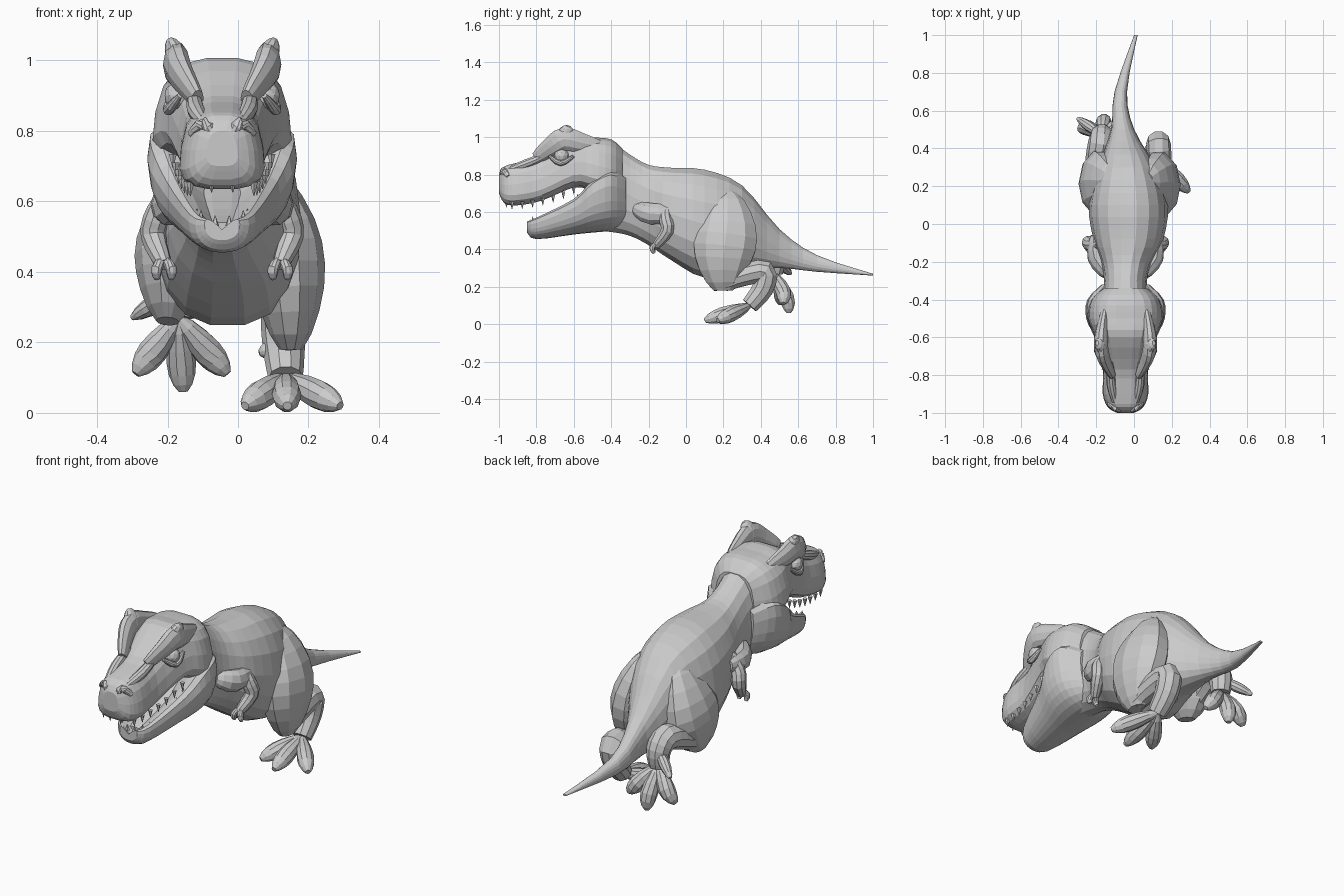
import bpy, bmesh
from math import sin, cos, pi, copysign
from mathutils import Vector, Matrix

default_cube = bpy.data.objects.get("Cube")
if default_cube:
    bpy.data.objects.remove(default_cube)

skin = bpy.data.materials.new("stone_grey")
skin.use_nodes = True
grey = (.6, .6, .6, 1)
skin.diffuse_color = grey
skin.node_tree.nodes["Principled BSDF"].inputs["Base Color"].default_value = grey

MID = -.045  # centre line of the head


def finish(name, bm):
    bmesh.ops.recalc_face_normals(bm, faces=bm.faces)
    mesh = bpy.data.meshes.new(name)
    bm.to_mesh(mesh)
    bm.free()
    mesh.materials.append(skin)
    bpy.context.collection.objects.link(bpy.data.objects.new(name, mesh))


def spline(rows, steps=3):
    """Smooth curve through rows of numbers of any length."""
    keys = [Vector(row) for row in rows]
    padded = [keys[0], *keys, keys[-1]]
    curve = []
    for before, start, end, after in zip(padded, padded[1:], padded[2:], padded[3:]):
        for step in range(steps):
            t = step / steps
            leave, arrive = (end - before) / 2, (after - start) / 2
            gap = end - start
            curve.append(start + t * leave + t * t * (3 * gap - 2 * leave - arrive)
                         + t ** 3 * (leave + arrive - 2 * gap))
    return curve + [keys[-1]]


def skin_rings(name, rings):
    bm = bmesh.new()
    loops = [[bm.verts.new(point) for point in ring] for ring in rings]
    for near, far in zip(loops, loops[1:]):
        for i in range(len(near)):
            bm.faces.new((near[i - 1], near[i], far[i], far[i - 1]))
    bm.faces.new(loops[0])
    bm.faces.new(loops[-1])
    finish(name, bm)


def section(sides, pinch=0, box=1, trough=False):
    """Closed outline: narrowed towards the top, squared off, or hollowed on top."""
    def square(value):
        return copysign(abs(value) ** box, value)

    outline = []
    for i in range(sides):
        angle = 2 * pi * i / sides
        across, up = square(cos(angle)), square(sin(angle))
        if trough and up > 0:
            up = abs(sin(2 * angle))
        outline.append((across * (1 - pinch * (1 + up) / 2), up))
    return outline


def hull(name, outline, rows):
    """Upright sections, each given as y, x, bottom, top, half width."""
    skin_rings(name, [[(x + across * width, y, (low + high + up * (high - low)) / 2)
                       for across, up in outline]
                      for y, x, low, high, width in spline(rows)])


def limb(name, points, girth, ends=.5, deep=1):
    """Swelling tube along a path, thinner at both ends."""
    path = spline(points)
    last = len(path) - 1
    rings = []
    for i, centre in enumerate(path):
        along = (path[min(i + 1, last)] - path[max(i - 1, 0)]).normalized()
        side = Vector((1, 0, 0))
        side = (side - along * side.dot(along)).normalized()
        over = along.cross(side) * deep
        radius = girth * (ends + (1 - ends) * sin(pi * i / last))
        rings.append([centre + (side * across + over * up) * radius for across, up in section(10)])
    skin_rings(name, rings)


# Trunk from tail tip to the back of the mouth
hull("body", section(18, pinch=.1, box=.87), [
    (1, .01, .26, .27, .01),
    (.7, -.07, .28, .37, .035),
    (.5, -.06, .3, .51, .065),
    (.3, -.035, .29, .745, .16),
    (.1, -.03, .245, .83, .22),
    (-.08, -.03, .34, .84, .195),
    (-.2, -.04, .42, .855, .14),
    (-.3, MID, .47, .91, .12),
    (-.4, MID, .49, .98, .13),
    (-.5, MID, .5, 1, .13)])

# Skull with flared cheeks and a blunt round muzzle
hull("skull", section(18, pinch=.28, box=.65), [
    (-1, MID, .7, .8, .05),
    (-.97, MID, .645, .845, .105),
    (-.9, MID, .635, .865, .135),
    (-.77, MID, .66, .9, .135),
    (-.6, MID, .73, 1, .18),
    (-.5, MID, .71, 1, .22),
    (-.4, MID, .67, .99, .205),
    (-.34, MID, .7, .94, .13)])

# Lower jaw, hollow and narrower below
hull("lower_jaw", section(24, pinch=-.4, box=.85, trough=True), [
    (-.85, MID, .49, .55, .04),
    (-.8, MID, .455, .57, .075),
    (-.6, MID, .48, .67, .13),
    (-.5, MID, .49, .77, .165),
    (-.4, MID, .5, .82, .16),
    (-.32, MID, .52, .78, .1)])
hull("tongue", section(10, box=.7), [
    (-.8, MID, .52, .54, .03),
    (-.7, MID, .53, .58, .06),
    (-.5, MID, .6, .68, .07)])

# Teeth along the rims of both jaws
teeth = bmesh.new()


def tooth(x, y, z, length):
    turn = Matrix.Rotation(pi if length < 0 else 0, 4, 'X')
    bmesh.ops.create_cone(teeth, cap_ends=True, segments=5, radius1=.012, radius2=.001,
                          depth=abs(length),
                          matrix=Matrix.Translation((x, y, z + length / 2)) @ turn)


for mirror in (-1, 1):
    for i in range(7):
        back = i / 6
        tooth(MID + mirror * (.09 + .05 * back), .33 * back - .93, .655 + .08 * back ** 2, -.04)
        tooth(MID + mirror * (.06 + .07 * back), .24 * back - .82, .54 + .12 * back ** 2, .035)
    tooth(MID + mirror * .03, -.96, .66, -.035)
    tooth(MID + mirror * .02, -.83, .53, .03)
finish("teeth", teeth)

# Paired face details
for side, mirror in (("left", 1), ("right", -1)):
    def face(*points):
        return [(MID + mirror * x, y, z) for x, y, z in points]

    limb(side + "_brow_crest",
         face((.07, -.8, .89), (.11, -.72, .95), (.13, -.65, .99), (.125, -.56, .97), (.11, -.46, .95)),
         girth=.038, deep=1.7)
    limb(side + "_crest_horn",
         face((.1, -.64, .97), (.13, -.64, 1.02), (.15, -.63, 1.06)), girth=.03, ends=.3, deep=1.5)
    limb(side + "_lower_eyelid",
         face((.12, -.73, .9), (.152, -.67, .86), (.145, -.6, .9)), girth=.016)
    limb(side + "_snout_ridge",
         face((.05, -.96, .82), (.075, -.85, .86), (.08, -.73, .91)), girth=.025)
    limb(side + "_nostril_rim",
         face((.02, -.98, .78), (.05, -.975, .82), (.09, -.95, .79)), girth=.02)

    eye = bmesh.new()
    bmesh.ops.create_icosphere(eye, subdivisions=2, radius=.04,
                               matrix=Matrix.Translation(face((.125, -.665, .9))[0]))
    finish(side + "_eye", eye)

    # Small arm with two fingers
    limb(side + "_shoulder",
         face((.1, -.27, .62), (.15, -.18, .59), (.16, -.06, .6)), girth=.05, deep=1.2)
    shoulder = Vector((MID + mirror * .16, -.1, .6))

    def reach(*offsets):
        return [shoulder + Vector((mirror * x, y, z)) for x, y, z in offsets]

    limb(side + "_arm",
         reach((-.02, -.01, .04), (.02, -.01, -.03), (.035, 0, -.1), (.005, -.06, -.18)),
         girth=.038, ends=.6)
    for spread in (-.015, .025):
        limb(side + "_finger",
             reach((.005, -.05, -.16), (spread, -.08, -.19), (spread, -.07, -.22)), girth=.016)


# Hind legs: the left is planted, the right is lifted behind
def hind_leg(side, thigh, shin, tips, arch, spur):
    limb(side + "_thigh", thigh, girth=.11, ends=.3, deep=1.6)
    limb(side + "_shin", shin, girth=.065, ends=.75)
    foot, heel = Vector(shin[-1]), Vector(shin[-2])
    for tip in tips:
        middle = foot.lerp(Vector(tip), .6) + Vector(arch)
        limb(side + "_toe", [foot, middle, tip], girth=.042, ends=.3)
    limb(side + "_rear_claw", [heel, heel.lerp(Vector(spur), .5), spur], girth=.028, ends=.3)


hind_leg("left",
         thigh=[(.07, .22, .7), (.12, .22, .53), (.145, .2, .35), (.15, .2, .18)],
         shin=[(.15, .2, .22), (.14, .3, .26), (.13, .42, .28), (.13, .41, .19), (.135, .34, .1)],
         tips=[(.29, .17, .02), (.14, .1, .02), (.02, .16, .02)],
         arch=(0, 0, 0), spur=(.06, .4, .17))
hind_leg("right",
         thigh=[(-.11, .23, .7), (-.17, .23, .53), (-.19, .2, .39), (-.2, .17, .26)],
         shin=[(-.2, .17, .3), (-.2, .3, .36), (-.18, .42, .4), (-.17, .47, .35), (-.17, .47, .27)],
         tips=[(-.29, .5, .11), (-.155, .55, .06), (-.03, .52, .11)],
         arch=(0, .02, 0), spur=(-.3, .56, .27))
